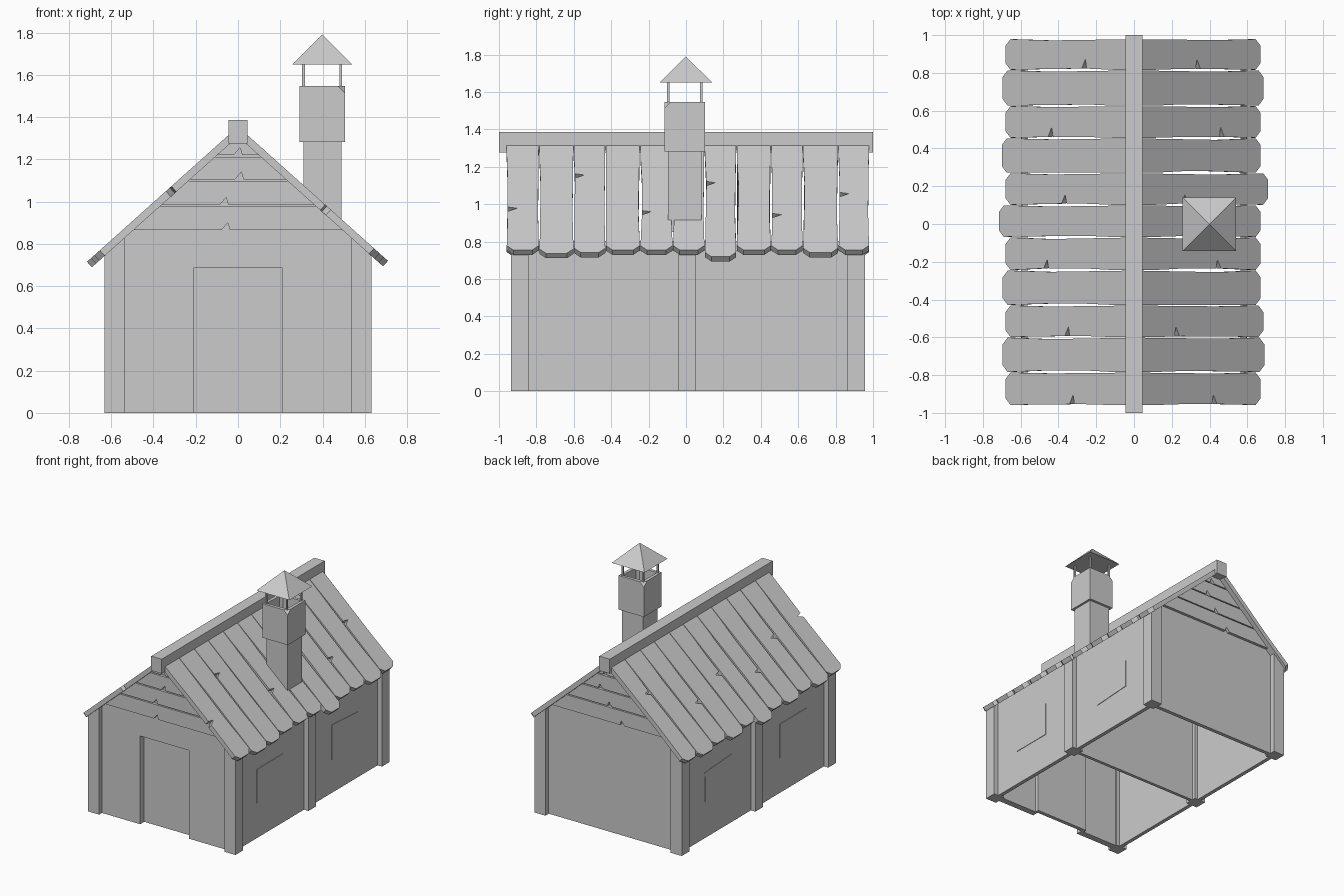
import bpy, bmesh, math, random
from mathutils import Vector

if "Cube" in bpy.data.objects:
    bpy.data.objects.remove(bpy.data.objects["Cube"])

random.seed(4)
APEX, SLOPE = 1.355, 0.895          # outer roof line: z = APEX - SLOPE * |x|
ANG = math.atan(SLOPE)
CA, SA = math.cos(ANG), math.sin(ANG)
THICK = 0.035


def under(x):
    """Height of the roof underside at x."""
    return APEX - THICK / CA - SLOPE * abs(x)


def finish(name, bm):
    bmesh.ops.recalc_face_normals(bm, faces=bm.faces)
    me = bpy.data.meshes.new(name)
    bm.to_mesh(me)
    bm.free()
    ob = bpy.data.objects.new(name, me)
    bpy.context.collection.objects.link(ob)
    return ob


def extrude(bm, pts, offset):
    """Solid from a flat outline and an offset vector."""
    offset = Vector(offset)
    a = [bm.verts.new(p) for p in pts]
    b = [bm.verts.new(Vector(p) + offset) for p in pts]
    bm.faces.new(a)
    bm.faces.new(b[::-1])
    for i in range(len(a)):
        j = (i + 1) % len(a)
        bm.faces.new((a[i], b[i], b[j], a[j]))


def add_box(bm, x0, x1, y0, y1, z0, z1):
    extrude(bm, [(x0, y0, z0), (x1, y0, z0), (x1, y1, z0), (x0, y1, z0)], (0, 0, z1 - z0))


def box(name, *d):
    bm = bmesh.new()
    add_box(bm, *d)
    return finish(name, bm)


def prism(name, xz, y0, y1):
    bm = bmesh.new()
    extrude(bm, [(x, y0, z) for x, z in xz], (0, y1 - y0, 0))
    return finish(name, bm)


# Walls: gabled front with doorway, back, middle partition, two sides
W = 0.595
gable = [(W, 0), (W, under(W)), (0, under(0)), (-W, under(W)), (-W, 0)]
prism("front_wall", [(-0.21, 0), (-0.21, 0.685), (0.21, 0.685), (0.21, 0)] + gable, -0.9, -0.85)
box("door", -0.23, 0.23, -0.85, -0.82, 0, 0.7)
prism("back_wall", gable, 0.885, 0.915)
prism("partition_wall", gable, 0, 0.025)
for s, side in ((1, "right"), (-1, "left")):
    prism(f"{side}_wall", [(s * 0.565, 0), (s * W, 0), (s * W, under(W)), (s * 0.565, under(0.565))],
          -0.88, 0.9)
    # Window panels, the rear one crooked
    bm = bmesh.new()
    for quad in ([(-0.625, 0.275), (-0.295, 0.275), (-0.295, 0.535), (-0.625, 0.535)],
                 [(0.295, 0.26), (0.615, 0.28), (0.62, 0.51), (0.295, 0.53)]):
        extrude(bm, [(s * (W - 0.01), y, z) for y, z in quad], (s * 0.014, 0, 0))
    finish(f"{side}_windows", bm)
    # Posts with tops cut to the roof slope
    for n, y in (("front", -0.935), ("middle", -0.04), ("back", 0.862)):
        prism(f"{side}_{n}_post", [(s * 0.538, 0), (s * 0.633, 0), (s * 0.633, under(0.633)),
                                   (s * 0.538, under(0.538))], y, y + 0.094)

# Gable boards, slightly proud of the end walls
levels = [0.865, 0.985, 1.105, 1.22, under(0) - 0.005]
for y, d, n in ((-0.9, -0.022, "front"), (0.915, 0.022, "back")):
    bm = bmesh.new()
    for z0, z1 in zip(levels, levels[1:]):
        z1 -= 0.008
        w0, w1 = [max((under(0) - z) / SLOPE, 0.004) for z in (z0, z1)]
        c = random.uniform(-0.3, 0.3) * w0
        extrude(bm, [(-w0, y, z0), (c, y, z0), (c + 0.03, y, z0 + 0.035), (c + 0.04, y, z0),
                     (w0, y, z0), (w1, y, z1), (-w1, y, z1)], (0, d, 0))
    finish(f"{n}_gable_boards", bm)

# Roof planks with clipped ends, split seams and wedge cracks
seams = [-0.96, -0.785, -0.6, -0.43, -0.245, -0.07, 0.1, 0.27, 0.455, 0.625, 0.815, 0.98]
reach = {1: [.67, .69, .685, .67, .67, .67, .71, .67, .67, .685, .67],
         -1: [.68, .695, .68, .695, .68, .715, .68, .70, .68, .695, .68]}
for s, side in ((1, "right"), (-1, "left")):
    bm = bmesh.new()
    for i, x_end in enumerate(reach[s]):
        a, b = seams[i] + 0.0015, seams[i + 1] - 0.0015
        L = x_end / CA
        c = random.uniform(0.2, 0.65)
        g = random.uniform(0.004, 0.009)
        uv = [(0, a), (0.15, a), (0.35, a + g), (c + 0.01, a + g)]
        if i % 2 == 0:
            uv += [(c + 0.02, a + 0.055), (c + 0.045, a + g)]
        uv += [(L - 0.06, a + 0.001), (L - 0.035, a), (L, a + 0.035),
               (L, b - 0.035), (L - 0.035, b), (0.6, b - g), (0.3, b - g * 0.5), (0, b)]
        pts = [(s * u * CA, v, APEX - u * SA) for u, v in uv]
        extrude(bm, pts, (-s * SA * THICK, 0, -CA * THICK))
    finish(f"{side}_roof_planks", bm)

box("ridge_beam", -0.045, 0.045, -1, 1, 1.275, 1.387)

# Chimney: shaft, chipped hollow head, cap legs and pyramid cap
box("chimney_shaft", 0.31, 0.49, -0.095, 0.083, 0.85, 1.285)
bm = bmesh.new()
add_box(bm, 0.29, 0.507, -0.115, 0.102, 1.282, 1.547)
chips = [v for v in bm.verts if v.co.z > 1.5 and (v.co.x > 0.4) == (v.co.y < 0)]
bmesh.ops.bevel(bm, geom=chips, offset=0.035, segments=1, affect='VERTICES')
bmesh.ops.recalc_face_normals(bm, faces=bm.faces)
top = max(bm.faces, key=lambda f: f.calc_center_median().z)
bmesh.ops.inset_region(bm, faces=[top], thickness=0.03)
for v in bmesh.ops.extrude_discrete_faces(bm, faces=[top])["faces"][0].verts:
    v.co.z -= 0.15
finish("chimney_head", bm)

bm = bmesh.new()
for x in (0.31, 0.487):
    for y in (-0.095, 0.082):
        add_box(bm, x - 0.006, x + 0.006, y - 0.006, y + 0.006, 1.5, 1.655)
finish("cap_legs", bm)

bm = bmesh.new()
base = [bm.verts.new((x, y, 1.65)) for x, y in
        ((0.258, -0.142), (0.54, -0.142), (0.54, 0.14), (0.258, 0.14))]
tip = bm.verts.new((0.399, -0.001, 1.79))
bm.faces.new(base)
for i in range(4):
    bm.faces.new((base[i], base[(i + 1) % 4], tip))
finish("chimney_cap", bm)
